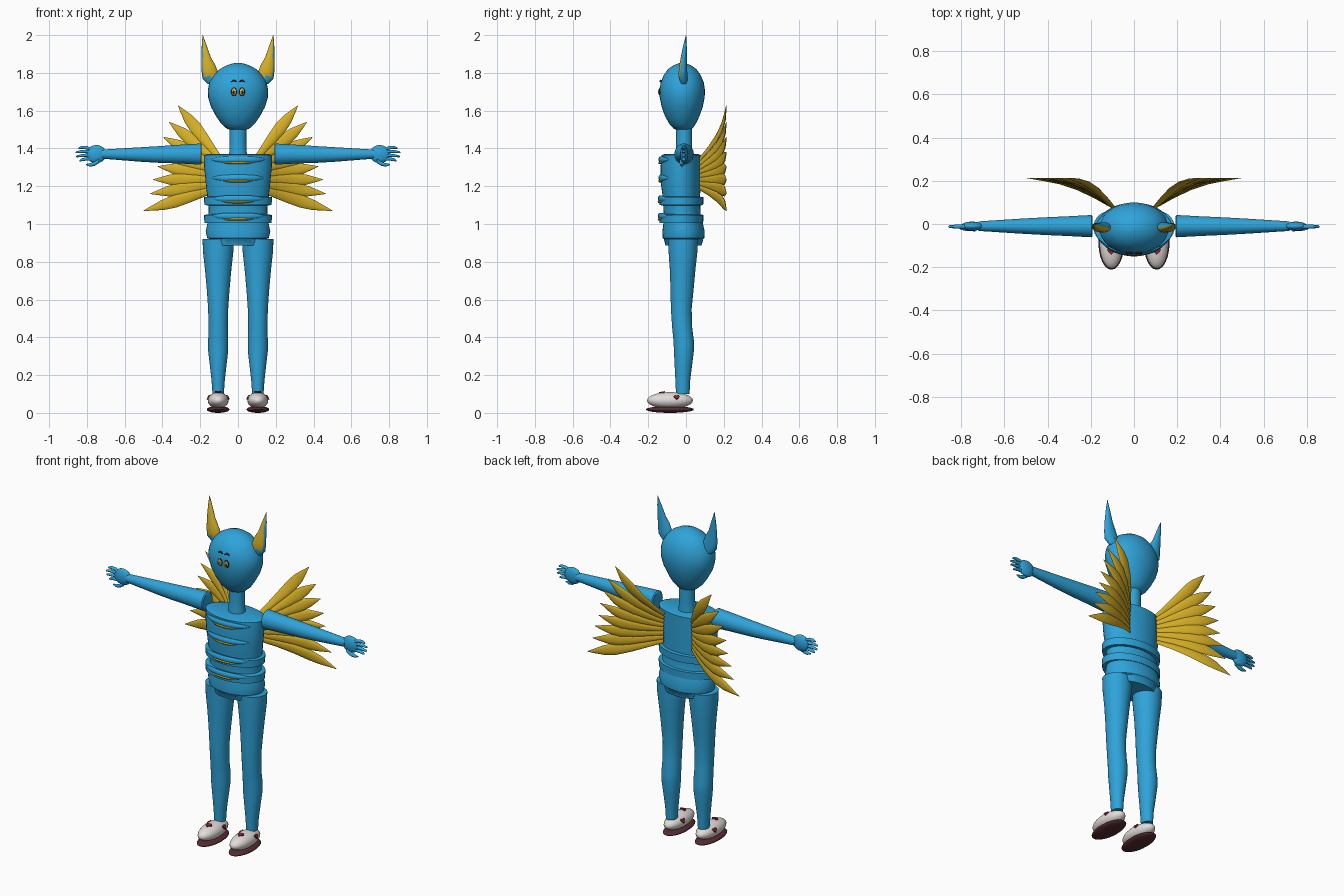
import bpy, bmesh, math
from mathutils import Vector, Matrix

if "Cube" in bpy.data.objects:
    bpy.data.objects.remove(bpy.data.objects["Cube"])


def material(name, rgb):
    m = bpy.data.materials.new(name)
    m.use_nodes = True
    m.diffuse_color = (*rgb, 1)
    bsdf = next(n for n in m.node_tree.nodes if n.type == 'BSDF_PRINCIPLED')
    bsdf.inputs["Base Color"].default_value = (*rgb, 1)
    return m


BLUE = material("sky blue", (0.028, 0.37, 0.70))
GOLD = material("gold", (0.67, 0.43, 0.02))
WHITE = material("shoe white", (0.76, 0.72, 0.70))
SOLE = material("dark maroon", (0.09, 0.025, 0.03))
RED = material("heart red", (0.28, 0.02, 0.03))
BLACK = material("near black", (0.02, 0.015, 0.015))


def finish(name, bm, mats, angle=40):
    bmesh.ops.recalc_face_normals(bm, faces=bm.faces)
    mesh = bpy.data.meshes.new(name)
    bm.to_mesh(mesh)
    bm.free()
    for m in mats:
        mesh.materials.append(m)
    ob = bpy.data.objects.new(name, mesh)
    bpy.context.collection.objects.link(ob)
    bpy.ops.object.select_all(action='DESELECT')
    ob.select_set(True)
    bpy.context.view_layer.objects.active = ob
    bpy.ops.object.shade_smooth_by_angle(angle=math.radians(angle))
    return ob


def loft(name, rings, mat, n=32, extra=None, angle=40):
    """Skin closed elliptical rings given as (centre, u axis, v axis)."""
    bm = bmesh.new()
    loops = []
    for c, u, v in rings:
        c, u, v = Vector(c), Vector(u), Vector(v)
        turns = [2 * math.pi * i / n for i in range(n)]
        loops.append([bm.verts.new(c + u * math.cos(t) + v * math.sin(t)) for t in turns])
    for a, b in zip(loops, loops[1:]):
        for i in range(n):
            j = (i + 1) % n
            bm.faces.new((a[i], a[j], b[j], b[i]))
    bm.faces.new(loops[0])
    bm.faces.new(loops[-1])
    if extra:
        second, rule = extra
        bmesh.ops.recalc_face_normals(bm, faces=bm.faces)
        for f in bm.faces:
            f.material_index = int(rule(f))
        return finish(name, bm, [mat, second], angle)
    return finish(name, bm, [mat], angle)


def column(name, rows, mat, x=0):
    """Upright loft; rows are (z, half width, centre y, half depth)."""
    return loft(name, [((x, cy, z), (rx, 0, 0), (0, ry, 0)) for z, rx, cy, ry in rows], mat)


def ball(name, centre, radii, mat):
    bm = bmesh.new()
    bmesh.ops.create_uvsphere(bm, u_segments=24, v_segments=14, radius=1)
    bm.transform(Matrix.Translation(centre) @ Matrix.Diagonal((*radii, 1)))
    return finish(name, bm, [mat], 60)


def heart(name, point, normal, up, size=0.036):
    n = Vector(normal).normalized()
    up = Vector(up)
    up = (up - n * up.dot(n)).normalized()
    side = up.cross(n)
    bm = bmesh.new()
    verts = []
    for i in range(20):
        t = 2 * math.pi * i / 20
        px = math.sin(t) ** 3 / 2
        py = (13 * math.cos(t) - 5 * math.cos(2 * t) - 2 * math.cos(3 * t) - math.cos(4 * t)) / 32
        verts.append(bm.verts.new(Vector(point) + (side * px + up * py) * size - n * 0.003))
    face = bm.faces.new(verts)
    top = bmesh.ops.extrude_face_region(bm, geom=[face])["geom"]
    bmesh.ops.translate(bm, vec=n * 0.008, verts=[v for v in top if isinstance(v, bmesh.types.BMVert)])
    finish(name, bm, [RED])


def arc_band(name, z, rx, ry, cy, spread, height, depth, mat):
    """Crescent hugging the front of the torso."""
    rings = []
    for i in range(17):
        k = i / 8 - 1
        a = k * spread
        w = max(1 - abs(k) ** 3, 0.05)
        out = Vector((math.sin(a), -math.cos(a), 0))
        c = (rx * math.sin(a), cy - ry * math.cos(a), z)
        rings.append((c, out * depth * w, (0, 0, height * w)))
    loft(name, rings, mat, 10)


# Head and neck
column("head", [(1.497, .035, -.015, .03), (1.505, .06, -.016, .05), (1.53, .088, -.018, .07),
                (1.57, .116, -.02, .091), (1.62, .143, -.02, .109), (1.67, .158, -.02, .119),
                (1.71, .16, -.02, .12), (1.75, .151, -.02, .114), (1.79, .127, -.02, .097),
                (1.82, .097, -.02, .075), (1.84, .06, -.02, .047), (1.85, .028, -.02, .022),
                (1.853, .006, -.02, .005)], BLUE)
column("neck", [(1.33, .055, -.012, .05), (1.38, .046, -.01, .043), (1.44, .044, -.01, .042),
                (1.53, .045, -.01, .042)], BLUE)

# Torso with two raised waist bands
column("torso", [(1.37, .165, -.025, .09), (1.365, .181, -.025, .105), (1.31, .18, -.028, .106),
                 (1.22, .171, -.028, .106), (1.155, .164, -.025, .1), (1.09, .156, -.022, .098),
                 (1.05, .155, -.02, .098), (1.0, .163, -.015, .105), (.96, .171, -.013, .112),
                 (.925, .163, -.013, .11), (.92, .148, -.013, .104), (.885, .138, -.013, .095)], BLUE)
for i, z in enumerate((1.122, 1.028)):
    column(f"waist_band_{i}", [(z - .024, .15, -.025, .09), (z - .022, .178, -.025, .116),
                               (z + .02, .18, -.025, .118), (z + .024, .15, -.025, .09)], BLUE)

# Front plates with gold trim
for i, (z, rx, cy, ry) in enumerate([(1.335, .178, -.028, .106), (1.238, .172, -.028, .106),
                                     (1.128, .178, -.025, .112), (1.036, .178, -.025, .112)]):
    arc_band(f"chest_plate_{i}", z + .006, rx, ry, cy, .95, .018, .012, BLUE)
    arc_band(f"gold_trim_{i}", z - .011, rx, ry + .003, cy, .47, .008, .01, GOLD)

# Face
for s, side in ((1, "left"), (-1, "right")):
    x = s * .021
    ball(f"{side}_eye_rim", (x, -.138, 1.70), (.016, .006, .023), BLACK)
    ball(f"{side}_eye_iris", (x, -.141, 1.70), (.012, .005, .018), GOLD)
    ball(f"{side}_eye_glint", (x - s * .005, -.145, 1.706), (.005, .002, .007), WHITE)
    ball(f"{side}_pupil", (x + s * .002, -.1445, 1.697), (.005, .003, .011), BLACK)
    rings = [((s * (.008 + .007 * k), -.134, 1.753 + .007 * math.sin(k * math.pi / 4)),
              (0, .005, 0), (0, 0, (.002, .004, .004, .004, .001)[k])) for k in range(5)]
    loft(f"{side}_brow", rings, BLACK, 8)

# Paired limbs, ears and wings
for s, side in ((1, "left"), (-1, "right")):
    # Horn-shaped ear, gold on the side facing forward
    rows = [(.128, -.012, 1.755, .03, .02), (.148, -.016, 1.79, .04, .024), (.158, -.016, 1.83, .035, .021),
            (.168, -.012, 1.88, .025, .016), (.178, -.006, 1.94, .014, .01), (.187, .0, 2.0, .001, .001)]
    loft(f"{side}_ear", [((s * x, y, z), (rx, 0, -.5 * s * rx if z < 1.85 else 0), (0, ry, 0))
                         for x, y, z, rx, ry in rows], BLUE, 20,
         (GOLD, lambda f: f.normal.dot(Vector((-s * .5, -.87, 0))) > .45 and f.calc_center_median().z > 1.77))

    # Arm
    rows = [(.192, 1.37, .05), (.197, 1.37, .056), (.3, 1.37, .05), (.42, 1.368, .044),
            (.52, 1.368, .038), (.62, 1.369, .031), (.72, 1.37, .024)]
    loft(f"{side}_arm", [((s * x, -.01, z), (0, r * .92, 0), (0, 0, r)) for x, z, r in rows], BLUE)

    # Hand with four fingers and a thumb
    ball(f"{side}_palm", (s * .75, -.01, 1.37), (.053, .021, .048), BLUE)
    for i in range(4):
        z0, z1 = 1.395 - .017 * i, 1.402 - .022 * i
        reach = (.845, .86, .857, .84)[i]
        pts = [(.78, z0, .011), (.8, z0 + (z1 - z0) * .5 + .005, .0105),
               (.828, z1 + .004, .009), (reach - .004, z1, .006), (reach, z1 - .001, .002)]
        loft(f"{side}_finger_{i}", [((s * x, -.012, z), (0, r, 0), (0, 0, r * .85)) for x, z, r in pts], BLUE, 12)
    pts = [(.735, 1.335, .012), (.76, 1.318, .011), (.785, 1.313, .009), (.805, 1.315, .003)]
    loft(f"{side}_thumb", [((s * x, -.022, z), (0, r, 0), (0, 0, r)) for x, z, r in pts], BLUE, 12)

    # Leg
    column(f"{side}_leg", [(.92, .083, -.016, .078), (.85, .08, -.016, .076), (.75, .069, -.018, .067),
                           (.65, .06, -.021, .061), (.55, .053, -.025, .055), (.45, .051, -.02, .053),
                           (.38, .053, -.012, .054), (.33, .053, -.011, .053), (.25, .044, -.014, .046),
                           (.17, .035, -.017, .039), (.1, .03, -.017, .036)], BLUE, s * .105)

    # Shoe with hearts on the toe and both sides
    ball(f"{side}_shoe", (s * .105, -.085, .066), (.055, .122, .044), WHITE)
    ball(f"{side}_sole", (s * .105, -.085, .018), (.06, .127, .018), SOLE)
    heart(f"{side}_toe_heart", (s * .105, -.125, .108), (0, -.2, 1), (0, 1, 0))
    for d in (1, -1):
        heart(f"{side}_shoe_side_heart_{d}", (s * .105 + d * .049, -.05, .083), (d, .15, .6), (0, 0, 1), .03)

    # Wing: feathers fanned from the shoulder blade
    tips = [(.317, 1.627), (.365, 1.54), (.395, 1.46), (.415, 1.38),
            (.425, 1.305), (.45, 1.235), (.465, 1.16), (.50, 1.07)]
    for i, (tx, tz) in enumerate(tips):
        root = Vector((.095, .075, 1.345 - .022 * i))
        tip = Vector((tx, .213, tz))
        across = Vector((-(tip.z - root.z), 0, tip.x - root.x)).normalized()
        flat = across.cross(tip - root).normalized()
        rings = []
        for t, w in ((0, .014), (.2, .02), (.4, .028), (.6, .033), (.75, .027), (.9, .012), (1, .001)):
            c = root.lerp(tip, t) + Vector((0, .035 * math.sin(t * math.pi), 0))
            u = across * w
            v = flat * min(w * .35, .008)
            rings.append(((s * c.x, c.y, c.z), (s * u.x, u.y, u.z), (s * v.x, v.y, v.z)))
        loft(f"{side}_feather_{i}", rings, GOLD, 10, angle=50)
